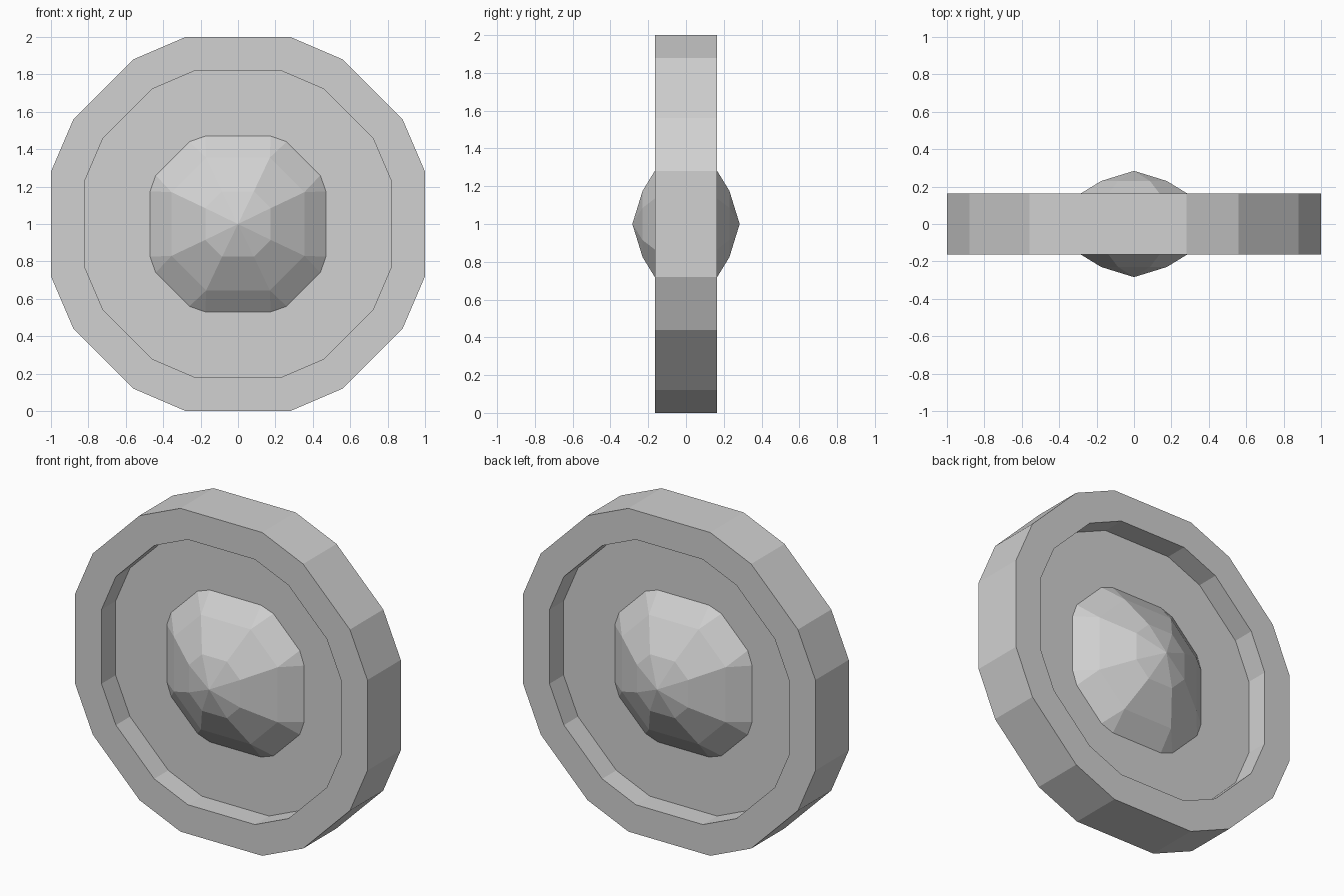
import bpy
import bmesh

# Clear only the default cube
cube = bpy.data.objects.get("Cube")
if cube:
    bpy.data.objects.remove(cube, do_unlink=True)

grey = bpy.data.materials.new("plain grey")
GREY = (0.64, 0.64, 0.64, 1.0)
grey.diffuse_color = GREY
grey.use_nodes = True
grey.node_tree.nodes["Principled BSDF"].inputs["Base Color"].default_value = GREY

HALF_DEPTH = 0.163   # half thickness of the rim
FLOOR = 0.025        # half thickness of the recessed web
RECESS = 0.82        # inner rim size relative to the outer rim
CENTRE = 1.0


def ring(quadrant):
    """Closed outline from the points of one quadrant, turned four times."""
    pts, q = [], list(quadrant)
    for _ in range(4):
        pts += q
        q = [(-z, x) for x, z in q]
    return pts


def add_ring(bm, pts, y):
    return [bm.verts.new((x, y, z + CENTRE)) for x, z in pts]


def bridge(bm, a, b):
    n = len(a)
    for i in range(n):
        j = (i + 1) % n
        bm.faces.new((a[i], a[j], b[j], b[i]))


def finish(bm, name):
    bmesh.ops.recalc_face_normals(bm, faces=bm.faces)
    mesh = bpy.data.meshes.new(name)
    bm.to_mesh(mesh)
    bm.free()
    mesh.materials.append(grey)
    obj = bpy.data.objects.new(name, mesh)
    bpy.context.collection.objects.link(obj)
    return obj


# Wheel disc: thick twelve-sided rim with a recess on both faces
outer = ring([(1.0, 0.28), (0.88, 0.56), (0.56, 0.88), (0.28, 1.0)])
inner = [(x * RECESS, z * RECESS) for x, z in outer]
bm = bmesh.new()
loops = [add_ring(bm, pts, y) for pts, y in (
    (inner, -FLOOR), (inner, -HALF_DEPTH), (outer, -HALF_DEPTH),
    (outer, HALF_DEPTH), (inner, HALF_DEPTH), (inner, FLOOR))]
for a, b in zip(loops, loops[1:]):
    bridge(bm, a, b)
bm.faces.new(loops[0])
bm.faces.new(loops[-1])
finish(bm, "wheel_disc")

# Faceted hub dome: eight-sided cap flaring to a twelve-sided foot
cap = ring([(0.175, 0.085), (0.085, 0.175)])
shoulder = ring([(0.355, 0.17), (0.17, 0.355)])
foot = ring([(0.47, 0.175), (0.44, 0.26), (0.26, 0.44), (0.175, 0.47)])


def hub(name, side):
    bm = bmesh.new()
    tip = bm.verts.new((0, side * 0.284, CENTRE))
    a = add_ring(bm, cap, side * 0.23)
    b = add_ring(bm, shoulder, side * 0.12)
    c = add_ring(bm, foot, side * FLOOR)
    for i in range(8):
        bm.faces.new((tip, a[i], a[(i + 1) % 8]))
    bridge(bm, a, b)
    for q in range(4):
        s0, s1, s2 = b[2 * q], b[2 * q + 1], b[(2 * q + 2) % 8]
        f0, f1, f2, f3 = c[4 * q:4 * q + 4]
        f4 = c[(4 * q + 4) % 12 if len(c) == 12 else (4 * q + 4) % len(c)]
        bm.faces.new((s0, f0, f1))          # corner
        bm.faces.new((s0, f1, f2, s1))      # diagonal side
        bm.faces.new((s1, f2, f3))          # corner
        bm.faces.new((s1, f3, f4, s2))      # straight side
    # The foot rests on the web, so it stays open underneath
    obj = finish(bm, name)
    # Make sure the open shell faces outward
    if obj.data.polygons[0].normal.y * side < 0:
        obj.data.flip_normals()


hub("front_hub", -1)
hub("back_hub", 1)
